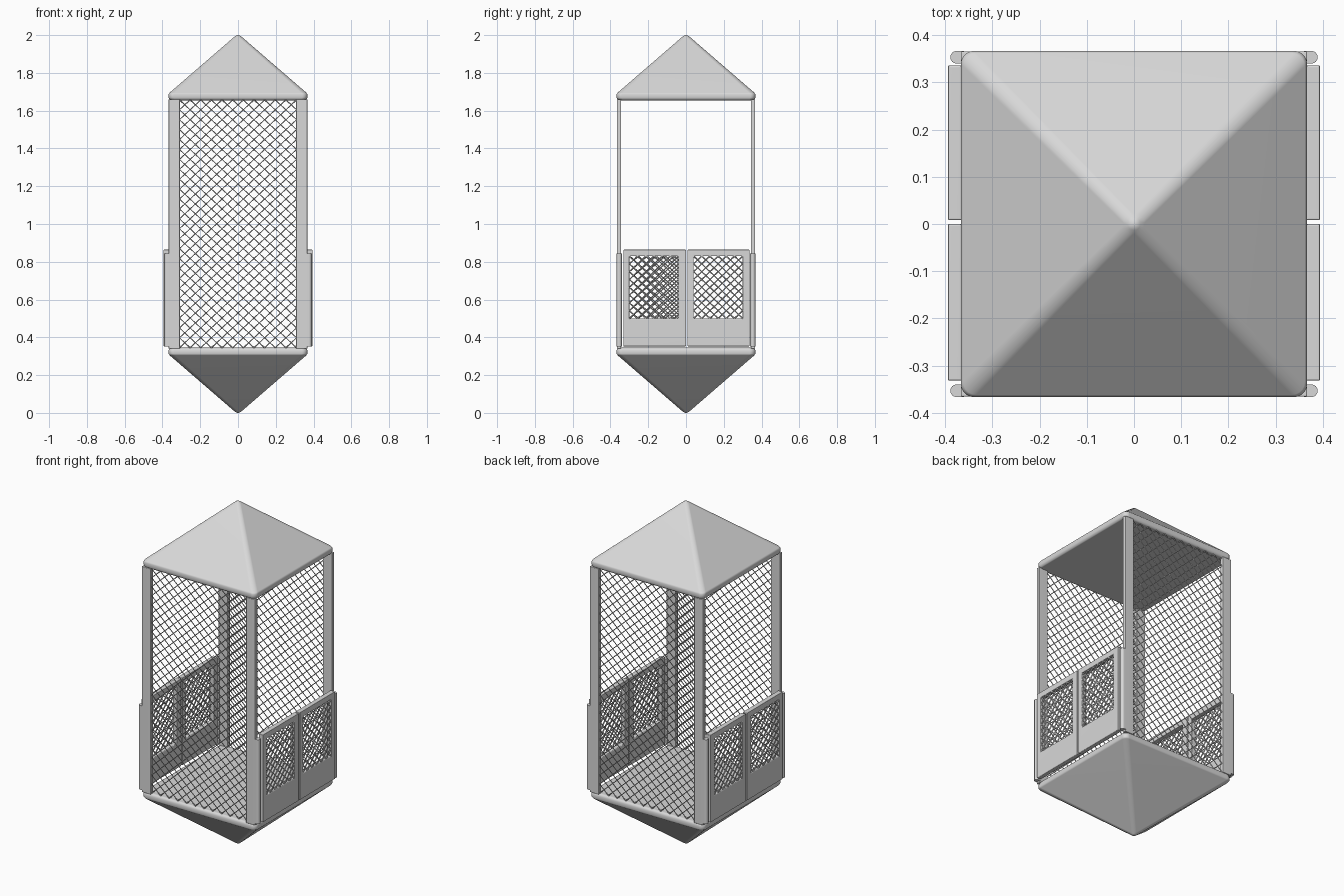
import bpy, bmesh, math
from mathutils import Vector

if "Cube" in bpy.data.objects:
    bpy.data.objects.remove(bpy.data.objects["Cube"], do_unlink=True)

# One painted metal for the whole cage
GREY = bpy.data.materials.new("painted grey metal")
GREY.use_nodes = True
GREY.diffuse_color = (0.69, 0.69, 0.69, 1)
GREY.node_tree.nodes["Principled BSDF"].inputs["Base Color"].default_value = GREY.diffuse_color


def finish(name, bm, bevel=0.0, thickness=0.0):
    bmesh.ops.recalc_face_normals(bm, faces=bm.faces)
    mesh = bpy.data.meshes.new(name)
    bm.to_mesh(mesh)
    bm.free()
    mesh.materials.append(GREY)
    obj = bpy.data.objects.new(name, mesh)
    bpy.context.collection.objects.link(obj)
    bpy.ops.object.select_all(action="DESELECT")
    bpy.context.view_layer.objects.active = obj
    obj.select_set(True)
    bpy.ops.object.shade_smooth_by_angle(angle=math.radians(50))
    if thickness:
        mod = obj.modifiers.new("thickness", "SOLIDIFY")
        mod.thickness, mod.offset = thickness, 0
    if bevel:
        mod = obj.modifiers.new("soft edges", "BEVEL")
        mod.width, mod.segments = bevel, 2
    mod = obj.modifiers.new("flat sides", "WEIGHTED_NORMAL")
    mod.keep_sharp = not bevel


def box(name, lo, hi):
    lo, hi = Vector(lo), Vector(hi)
    bm = bmesh.new()
    bmesh.ops.create_cube(bm, size=1)
    for v in bm.verts:
        v.co = (lo + hi) / 2 + v.co * (hi - lo)
    finish(name, bm, bevel=0.003)


def prism(name, outline, z0, z1):
    bm = bmesh.new()
    face = bm.faces.new([bm.verts.new((x, y, z0)) for x, y in outline])
    new = bmesh.ops.extrude_face_region(bm, geom=[face])["geom"]
    for v in new:
        if isinstance(v, bmesh.types.BMVert):
            v.co.z = z1
    finish(name, bm)


def rounded_square(half, radius, steps=5):
    radius = min(radius, half * 0.9)
    points = []
    for quarter in range(4):
        for k in range(steps + 1):
            a = math.pi / 2 * (quarter + k / steps)
            mid = math.pi / 2 * quarter + math.pi / 4
            centre = (half - radius) * math.sqrt(2)
            points.append((centre * math.cos(mid) + radius * math.cos(a),
                           centre * math.sin(mid) + radius * math.sin(a)))
    return points


def pyramid_cap(name, z_flat, direction):
    """Flat side with a rounded lip, short rim, then slopes to a blunt tip."""
    profile = [(0.353, 0), (0.362, 0.004), (0.367, 0.014), (0.367, 0.032),
               (0.362, 0.040), (0.022, 0.334), (0.013, 0.341), (0.004, 0.345)]
    bm = bmesh.new()
    rings = [[bm.verts.new((x, y, z_flat + direction * h))
              for x, y in rounded_square(half, 0.028)] for half, h in profile]
    for low, high in zip(rings, rings[1:]):
        for i in range(len(low)):
            j = (i + 1) % len(low)
            bm.faces.new((low[i], low[j], high[j], high[i]))
    bm.faces.new(rings[0])
    bm.faces.new(rings[-1])
    finish(name, bm)


def wire_mesh(name, place, u0, u1, z0, z1, strips, periods, radius):
    """Chain link: upright zigzag wires, each mirrored against its neighbour."""
    curve = bpy.data.curves.new(name, "CURVE")
    curve.dimensions = "3D"
    curve.bevel_depth, curve.bevel_resolution = radius, 0
    step = (u1 - u0) / strips
    for i in range(strips):
        spline = curve.splines.new("POLY")
        spline.points.add(2 * periods)
        for k, point in enumerate(spline.points):
            u = u0 + step * (i + (i + k) % 2)
            z = z0 + (z1 - z0) * k / (2 * periods)
            point.co = (*place(u, z), 1)
    curve.materials.append(GREY)
    obj = bpy.data.objects.new(name, curve)
    bpy.context.collection.objects.link(obj)
    bpy.ops.object.select_all(action="DESELECT")
    bpy.context.view_layer.objects.active = obj
    obj.select_set(True)
    bpy.ops.object.convert(target="MESH")


def door(name, sx, y0, y1, w0, w1):
    """Door leaf with one window opening."""
    bm = bmesh.new()

    def ring(ya, yb, za, zb):
        return [bm.verts.new((sx * 0.38, y, z))
                for y, z in ((ya, za), (yb, za), (yb, zb), (ya, zb))]

    outer, inner = ring(y0, y1, 0.352, 0.864), ring(w0, w1, 0.5, 0.83)
    for i in range(4):
        j = (i + 1) % 4
        bm.faces.new((outer[i], outer[j], inner[j], inner[i]))
    finish(name, bm, bevel=0.004, thickness=0.028)


# Roof and base caps
pyramid_cap("roof", 1.655, 1)
pyramid_cap("base", 0.345, -1)

for sy, end in ((-1, "front"), (1, "back")):
    # Corner posts
    for sx, side in ((-1, "right"), (1, "left")):
        xs = sorted((sx * 0.308, sx * 0.367))
        ys = sorted((sy * 0.344, sy * 0.366))
        box(f"{end}_{side}_post", (xs[0], ys[0], 0.34), (xs[1], ys[1], 1.66))

        # Rounded door jambs
        arc = [math.radians(-90 + 22.5 * k) for k in range(9)]
        outline = [(sx * 0.36, sy * 0.34)]
        outline += [(sx * (0.376 + 0.0135 * math.cos(a)),
                     sy * (0.3535 + 0.0135 * math.sin(a))) for a in arc]
        outline.append((sx * 0.36, sy * 0.367))
        prism(f"{end}_{side}_jamb", outline, 0.352, 0.845)

        # Door leaves and their window mesh
        y0, y1 = (0.008, 0.336) if sy > 0 else (-0.332, 0.0)
        w0, w1 = sorted((sy * 0.04, sy * 0.3))
        door(f"{end}_{side}_door", sx, y0, y1, w0, w1)
        strips = 11 if sx < 0 and sy < 0 else 12
        wire_mesh(f"{end}_{side}_door_mesh", lambda u, z: (sx * 0.39, u, z),
                  w0, w1, 0.5, 0.83, strips, 8, 0.0045)

    # Full-height mesh walls
    wire_mesh(f"{end}_wall_mesh", lambda u, z: (u, sy * 0.355, z),
              -0.31, 0.31, 0.345, 1.657, 22, 25, 0.0035)
